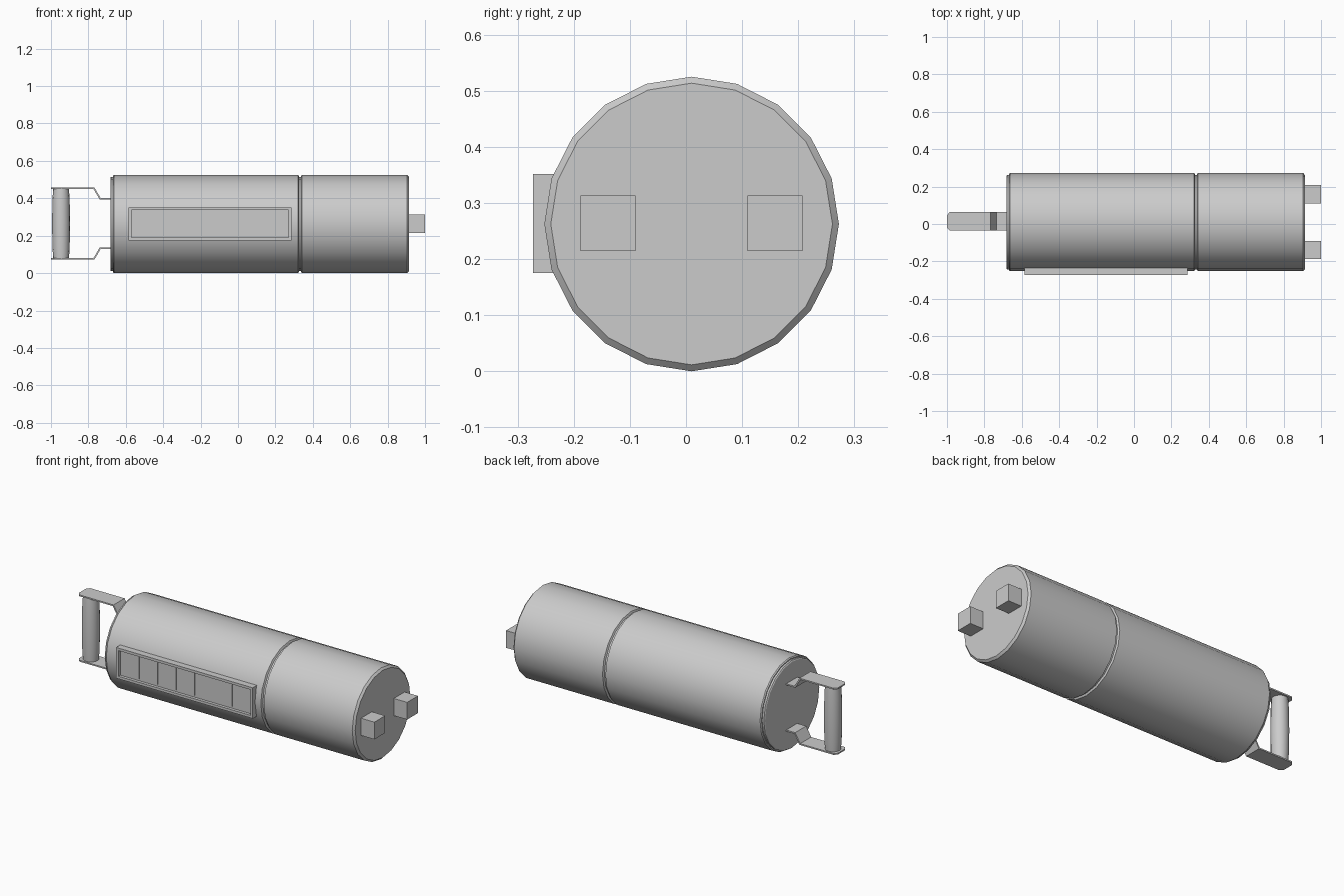
import bpy, bmesh, math
from mathutils import Vector

if "Cube" in bpy.data.objects:
    bpy.data.objects.remove(bpy.data.objects["Cube"])

CY, CZ = 0.01, 0.2625   # body axis
HZ = 0.265              # handle mid height


def finish(name, bm, smooth=False):
    bmesh.ops.recalc_face_normals(bm, faces=bm.faces)
    me = bpy.data.meshes.new(name)
    bm.to_mesh(me)
    bm.free()
    ob = bpy.data.objects.new(name, me)
    bpy.context.collection.objects.link(ob)
    if smooth:
        bpy.ops.object.select_all(action='DESELECT')
        bpy.context.view_layer.objects.active = ob
        ob.select_set(True)
        bpy.ops.object.shade_smooth_by_angle(angle=math.radians(30))
    return ob


def box(name, x, y, z):
    bm = bmesh.new()
    bmesh.ops.create_cube(bm, size=1)
    for v in bm.verts:
        v.co = Vector([(a + b) / 2 + c * (b - a) for c, (a, b) in zip(v.co, (x, y, z))])
    return finish(name, bm)


def lathe(name, profile, sides, place):
    """Closed turned solid; place maps (axial, u, v) to world space."""
    bm = bmesh.new()
    rings = []
    for t, r in profile:
        rings.append([bm.verts.new(place(t, r * math.cos(i * math.tau / sides),
                                         r * math.sin(i * math.tau / sides)))
                      for i in range(sides)])
    for a, b in zip(rings, rings[1:]):
        for i in range(sides):
            j = (i + 1) % sides
            bm.faces.new((a[i], a[j], b[j], b[i]))
    bm.faces.new(rings[0])
    bm.faces.new(rings[-1])
    return finish(name, bm, True)


# Main canister with stepped rear rim, groove and bevelled front
lathe("canister", [(-0.683, 0.246), (-0.679, 0.252), (-0.668, 0.252), (-0.668, 0.258),
                   (-0.662, 0.2625), (0.322, 0.2625), (0.327, 0.252), (0.336, 0.252),
                   (0.341, 0.2625), (0.904, 0.2625), (0.915, 0.251)],
      20, lambda t, u, v: (t, CY + u, CZ + v))

# Two square prongs on the right end
for i, s in enumerate((-1, 1)):
    yc = CY + s * 0.149
    box(f"prong_{i + 1}", (0.90, 1.0), (yc - 0.049, yc + 0.049), (0.214, 0.313))

# Panel frame with a recessed window
bm = bmesh.new()
bmesh.ops.create_cube(bm, size=1)
for v in bm.verts:
    v.co = Vector((-0.15 + v.co.x * 0.87, -0.2525 + v.co.y * 0.041, 0.2635 + v.co.z * 0.177))
bm.normal_update()
front = min(bm.faces, key=lambda f: f.calc_center_median().y)
bmesh.ops.inset_region(bm, faces=[front], thickness=0.021)
hole = bmesh.ops.extrude_discrete_faces(bm, faces=[front])["faces"][0]
bmesh.ops.translate(bm, verts=hole.verts, vec=(0, 0.017, 0))
finish("panel_frame", bm)

# Row of indicator cells set into the panel
for i in range(7):
    x0 = -0.564 + i * 0.1183
    box(f"panel_cell_{i + 1}", (x0 + 0.003, x0 + 0.1153), (-0.2600, -0.2540), (0.2, 0.331))

# Bent strap brackets, above and below the grip
path = [(-1.0, 0.192), (-0.985, 0.192), (-0.767, 0.192), (-0.735, 0.137), (-0.675, 0.137)]
half = [0.033, 0.05, 0.05, 0.05, 0.05]
shift = [(0, -0.008), (0, -0.008), (-0.005, -0.008), (-0.005, -0.008), (0, -0.008)]
for name, s in (("upper_bracket", 1), ("lower_bracket", -1)):
    bm = bmesh.new()
    rings = []
    for (x, z), w, (dx, dz) in zip(path, half, shift):
        rings.append([bm.verts.new((x + a, CY + 0.004 + y, HZ + s * (z + b)))
                      for a, b, y in ((0, 0, -w), (0, 0, w), (dx, dz, w), (dx, dz, -w))])
    for a, b in zip(rings, rings[1:]):
        for i in range(4):
            j = (i + 1) % 4
            bm.faces.new((a[i], a[j], b[j], b[i]))
    bm.faces.new(rings[0])
    bm.faces.new(rings[-1])
    finish(name, bm)

# Barrel-shaped grip
lathe("grip", [(-0.187, 0.042), (-0.13, 0.046), (0, 0.048), (0.13, 0.046), (0.187, 0.042)],
      16, lambda t, u, v: (-0.946 + u, CY + 0.004 + v, HZ + t))
